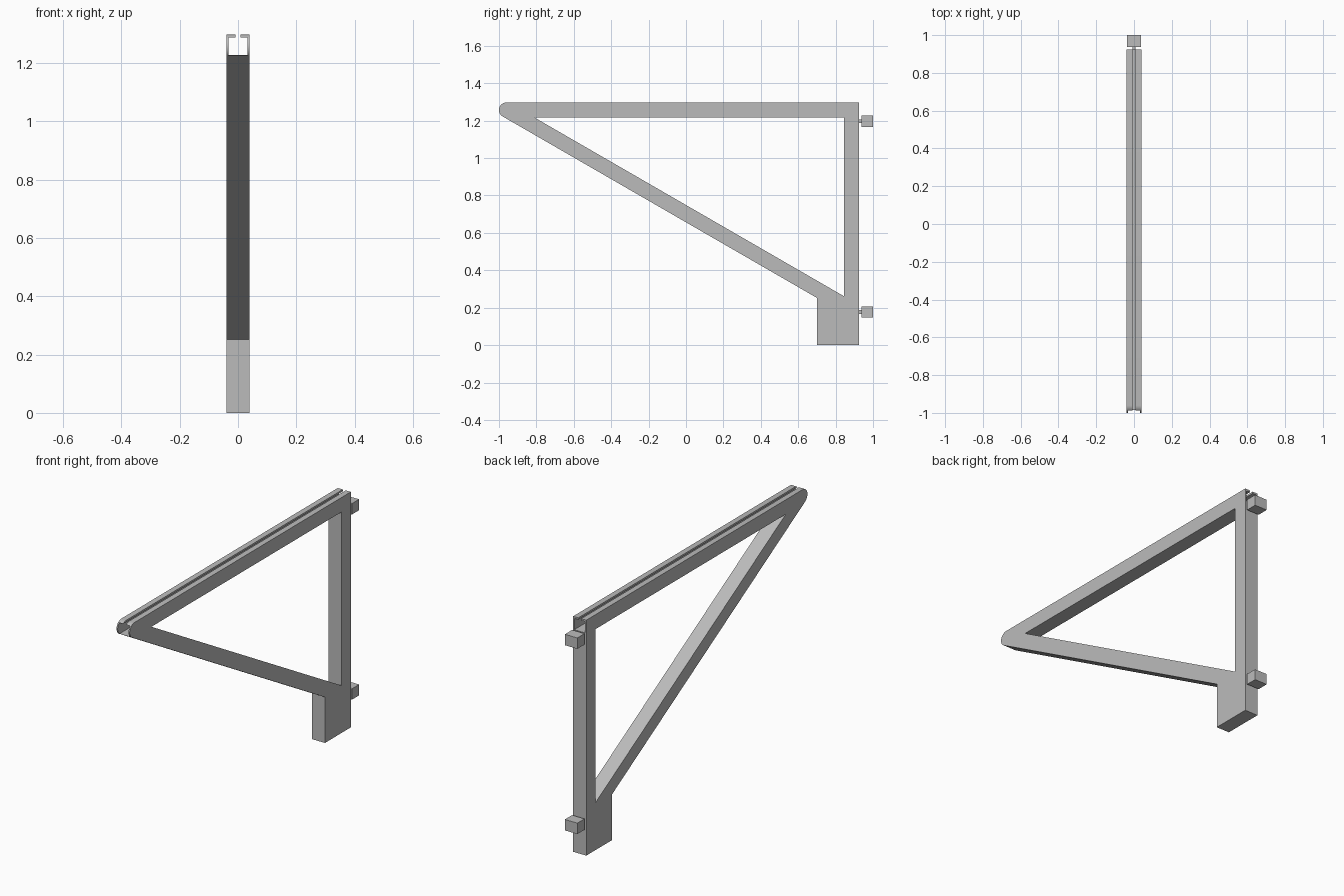
import bpy, bmesh, math
from mathutils import Vector

if "Cube" in bpy.data.objects:
    bpy.data.objects.remove(bpy.data.objects["Cube"], do_unlink=True)

grey = bpy.data.materials.new("plain grey")
grey.use_nodes = True
grey.diffuse_color = (0.5, 0.5, 0.5, 1)
grey.node_tree.nodes["Principled BSDF"].inputs["Base Color"].default_value = (0.5, 0.5, 0.5, 1)


def prism(name, points, sweep):
    """Extrude a closed outline of 3D points along the sweep vector."""
    bm = bmesh.new()
    face = bm.faces.new([bm.verts.new(p) for p in points])
    top = bmesh.ops.extrude_face_region(bm, geom=[face])["geom"]
    bmesh.ops.translate(bm, vec=sweep, verts=[v for v in top if isinstance(v, bmesh.types.BMVert)])
    bmesh.ops.recalc_face_normals(bm, faces=bm.faces)
    mesh = bpy.data.meshes.new(name)
    bm.to_mesh(mesh)
    bm.free()
    mesh.materials.append(grey)
    obj = bpy.data.objects.new(name, mesh)
    bpy.context.collection.objects.link(obj)
    return obj


def side_prism(name, outline, half):
    return prism(name, [(-half, y, z) for y, z in outline], Vector((2 * half, 0, 0)))


def box(name, half, y0, y1, z0, z1):
    return side_prism(name, [(y0, z0), (y1, z0), (y1, z1), (y0, z1)], half)


def cut(target, cutter):
    """Subtract the cutter, bake the result and discard the cutter."""
    cutter.hide_render = True
    mod = target.modifiers.new("cut", 'BOOLEAN')
    mod.object = cutter
    mod.solver = 'EXACT'
    graph = bpy.context.evaluated_depsgraph_get()
    baked = bpy.data.meshes.new_from_object(target.evaluated_get(graph))
    target.modifiers.clear()
    target.data = baked
    bpy.data.objects.remove(cutter, do_unlink=True)


# Main dimensions
half = 0.04
top, back, foot_front = 1.297, 0.925, 0.70
bar = 0.08
slope = math.tan(math.radians(30))
nose_y, nose_z = -1 + bar / 2, top - bar / 2

# Bracket frame: top rail, rounded nose, sloping strut, foot and upright
nose = []
for i in range(13):
    a = math.radians(90 + 150 * i / 12)
    nose.append((nose_y + bar / 2 * math.cos(a), nose_z + bar / 2 * math.sin(a)))
tip_y, tip_z = nose[-1]


def strut_under(y):
    return tip_z - (y - tip_y) * slope


outline = nose + [(foot_front, strut_under(foot_front)), (foot_front, 0), (back, 0), (back, top)]
frame = side_prism("bracket_frame", outline, half)

# Triangular opening
lift = bar / math.cos(math.radians(30))
inner_y, inner_z = back - bar, top - bar
opening_front = tip_y + (tip_z + lift - inner_z) / slope
cut(frame, side_prism("opening_cutter", [
    (opening_front, inner_z), (inner_y, inner_z), (inner_y, strut_under(inner_y) + lift)], 0.1))

# T-shaped channel along the top rail
wall, gap, floor, lip = 0.033, 0.009, 1.225, 1.287
half_slot = [(wall, floor), (wall, lip), (gap, lip), (gap, top + 0.1)]
slot = half_slot + [(-x, z) for x, z in reversed(half_slot)]
cut(frame, prism("channel_cutter", [(x, -1.2, z) for x, z in slot], Vector((0, 2.4, 0))))
bpy.context.view_layer.objects.active = frame
frame.select_set(True)
bpy.ops.object.shade_smooth_by_angle(angle=math.radians(25))

# Block pegs on short necks behind the upright
for label, z in (("upper", 1.197), ("lower", 0.177)):
    box(label + "_peg_neck", 0.009, back - 0.005, 0.94, z - 0.01, z + 0.01)
    box(label + "_peg", 0.038, 0.937, 1.0, z - 0.03, z + 0.03)
